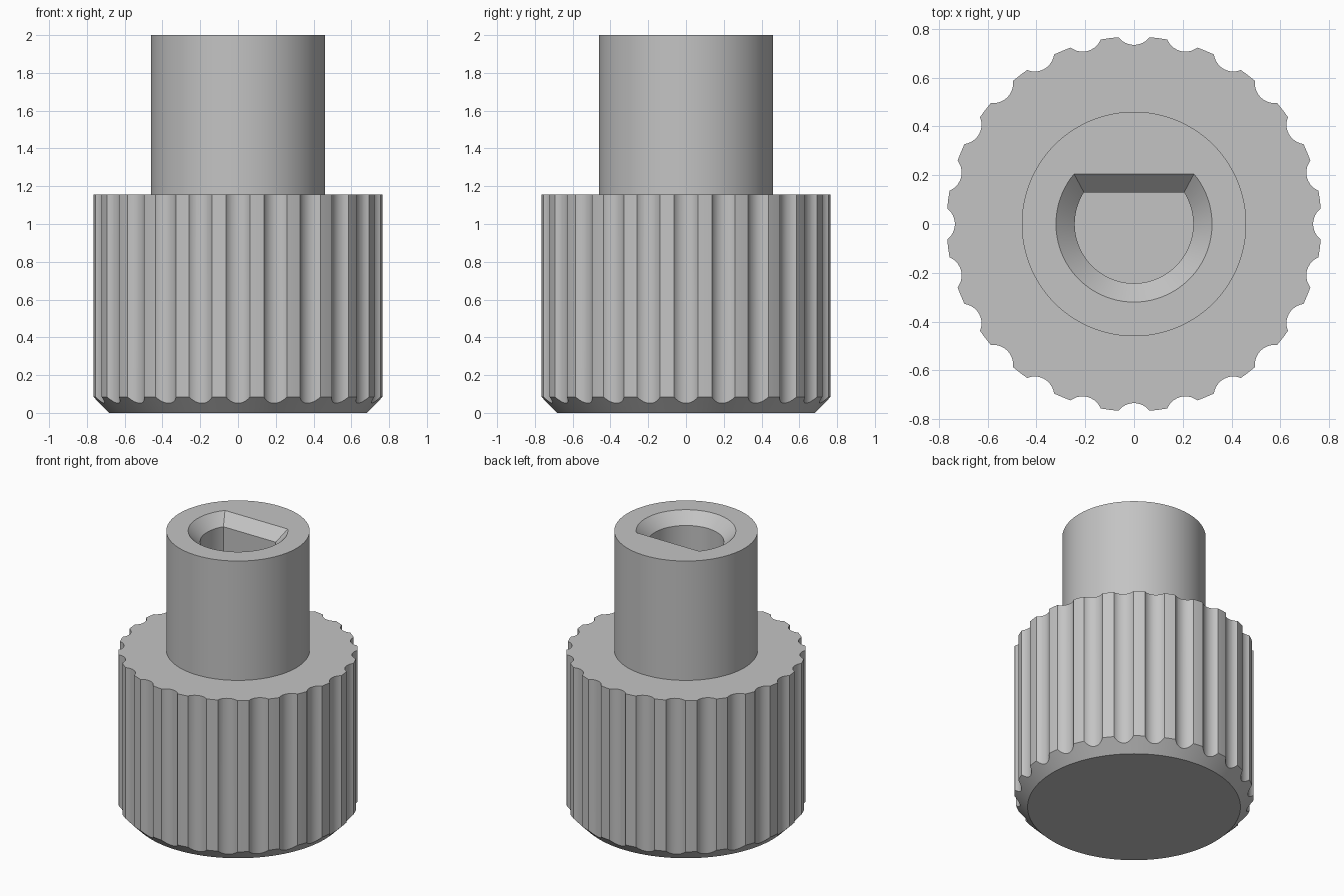
import bpy, bmesh
from math import sin, cos, pi, sqrt, asin, radians

cube = bpy.data.objects.get("Cube")
if cube:
    bpy.data.objects.remove(cube, do_unlink=True)

GRIP_R, STEM_R, TOP = 0.768, 0.46, 2.0
FLUTES, FLUTE_R, FLUTE_POS = 24, 0.08, 0.814

grey = bpy.data.materials.new("plain grey")
grey.use_nodes = True
grey.diffuse_color = (0.55, 0.55, 0.55, 1)
grey.node_tree.nodes["Principled BSDF"].inputs["Base Color"].default_value = (0.55, 0.55, 0.55, 1)


def circle(r, n, cx=0, cy=0):
    return [(cx + r * cos(2 * pi * i / n), cy + r * sin(2 * pi * i / n)) for i in range(n)]


def d_section(r, flat, n=64):
    """Circle with its back cut off flat at y = flat."""
    a = asin(flat / r)
    start, sweep = pi - a, pi + 2 * a
    return [(r * cos(start + sweep * i / n), r * sin(start + sweep * i / n)) for i in range(n + 1)]


def loft(bm, sections):
    """Closed solid through a stack of (outline, z) sections."""
    rings = [[bm.verts.new((x, y, z)) for x, y in pts] for pts, z in sections]
    n = len(rings[0])
    for a, b in zip(rings, rings[1:]):
        for i in range(n):
            j = (i + 1) % n
            bm.faces.new((a[i], a[j], b[j], b[i]))
    bm.faces.new(rings[0][::-1])
    bm.faces.new(rings[-1])


def make(name, bm):
    bmesh.ops.recalc_face_normals(bm, faces=bm.faces)
    mesh = bpy.data.meshes.new(name)
    bm.to_mesh(mesh)
    bm.free()
    ob = bpy.data.objects.new(name, mesh)
    mesh.materials.append(grey)
    bpy.context.collection.objects.link(ob)
    return ob


def cut(target, cutter):
    mod = target.modifiers.new("cut", "BOOLEAN")
    mod.operation, mod.solver, mod.object = "DIFFERENCE", "EXACT", cutter
    bpy.ops.object.select_all(action="DESELECT")
    bpy.context.view_layer.objects.active = target
    target.select_set(True)
    bpy.ops.object.modifier_apply(modifier=mod.name)
    bpy.data.objects.remove(cutter, do_unlink=True)


# Turned body: chamfered foot, wide grip, narrow stem
bm = bmesh.new()
profile = [(0.683, 0), (GRIP_R, 0.085), (GRIP_R, 1.155), (STEM_R, 1.155), (STEM_R, TOP)]
loft(bm, [(circle(r, 144), z) for r, z in profile])
knob = make("knob_body", bm)

# Round flutes around the grip
bm = bmesh.new()
for k in range(FLUTES):
    a = 2 * pi * k / FLUTES
    outline = circle(FLUTE_R, 40, FLUTE_POS * cos(a), FLUTE_POS * sin(a))
    loft(bm, [(outline, -0.1), (outline, 1.3)])
cut(knob, make("flute_cutter", bm))

# D-shaped shaft socket with a countersunk mouth
bm = bmesh.new()
bore, mouth = d_section(0.243, 0.13), d_section(0.32, 0.205)
loft(bm, [(bore, 1.0), (bore, 1.924), (mouth, TOP), (mouth, TOP + 0.1)])
cut(knob, make("socket_cutter", bm))

bpy.ops.object.shade_smooth_by_angle(angle=radians(25))
